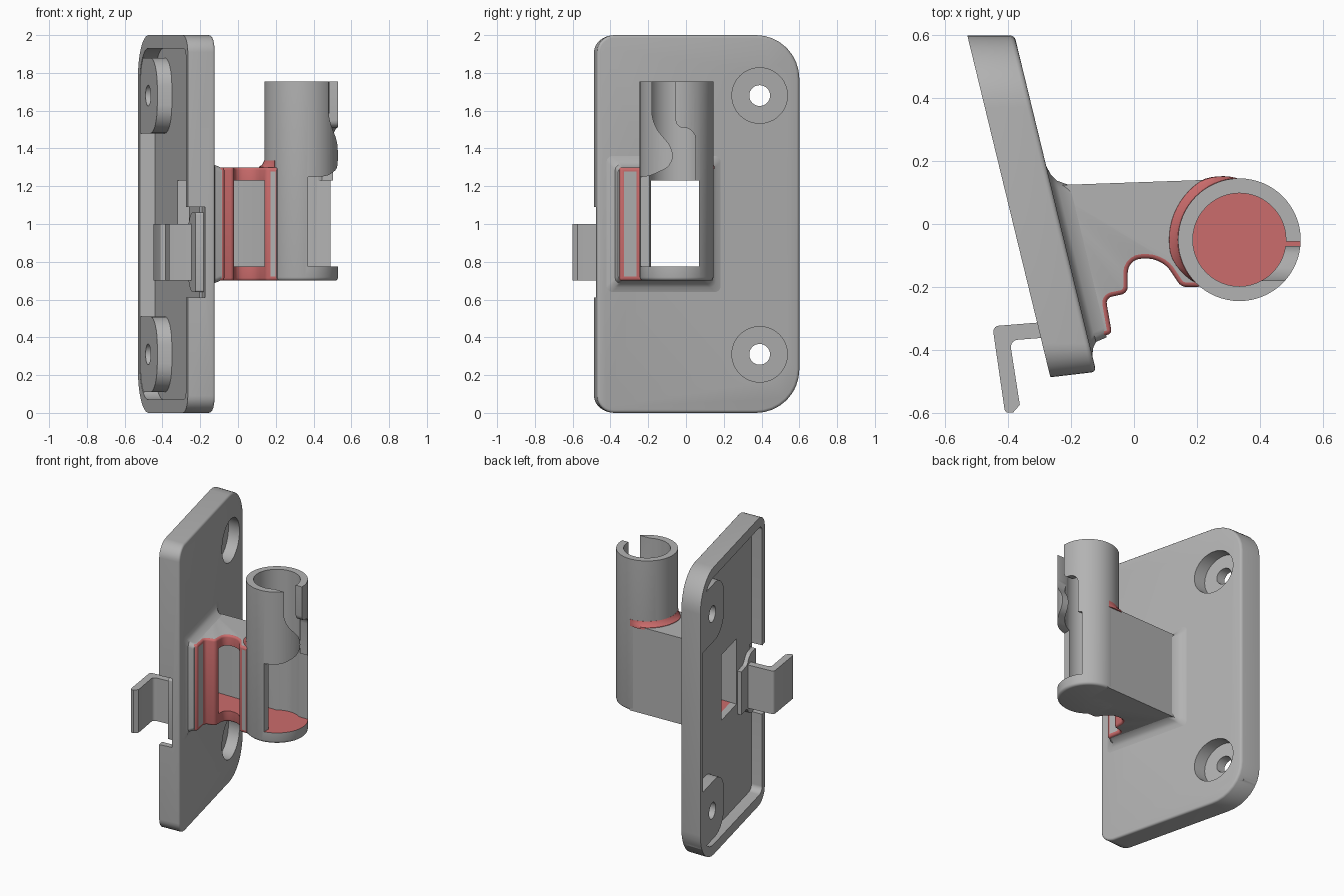
import bpy, bmesh
from math import sin, cos, pi, radians
from mathutils import Vector

if "Cube" in bpy.data.objects:
    bpy.data.objects.remove(bpy.data.objects["Cube"], do_unlink=True)


def material(name, rgb):
    m = bpy.data.materials.new(name)
    m.use_nodes = True
    m.diffuse_color = (*rgb, 1)
    m.node_tree.nodes["Principled BSDF"].inputs["Base Color"].default_value = (*rgb, 1)
    return m


GREY = material("light grey", (0.45, 0.45, 0.45))
RED = material("soft red", (0.6, 0.15, 0.15))
FLOOR = 0.775            # height of the socket floor
AXIS = (0.335, -0.05)    # socket axis in plan


# Placement: maps a flat profile point and an extrusion height to space
def on_plate(y, z, depth):
    y -= max(0, -y - 0.4) * 1.64 * depth
    return Vector((-0.38 + (0.6 - y) * 0.243 - depth, y, z))


def along_x(y, z, x):
    return Vector((x, y, z))


def upward(x, y, z):
    return Vector((x, y, z))


def circle(cx, cy, r, n=48):
    return [(cx + r * cos(2 * pi * i / n), cy + r * sin(2 * pi * i / n)) for i in range(n)]


def rounded(corners, n=5):
    """Polygon from (a, b, radius) corners, each eased by an arc."""
    out = []
    for i, (a, b, r) in enumerate(corners):
        c = Vector((a, b))
        if r == 0:
            out.append((a, b))
            continue
        back = (Vector(corners[i - 1][:2]) - c).normalized()
        ahead = (Vector(corners[(i + 1) % len(corners)][:2]) - c).normalized()
        for k in range(n + 1):
            t = k / n * pi / 2
            out.append(tuple(c + back * r * (1 - sin(t)) + ahead * r * (1 - cos(t))))
    return out


def box_profile(a0, a1, b0, b1, r0=0, r1=0):
    return rounded([(a0, b0, r0), (a1, b0, r1), (a1, b1, r1), (a0, b1, r0)], 8)


def loft(name, rings, bevel=0):
    """Closed solid through matching rings; bevel eases the first cap's edge."""
    bm = bmesh.new()
    loops = [[bm.verts.new(p) for p in ring] for ring in rings]
    n = len(loops[0])
    first = bm.faces.new(loops[0])
    bm.faces.new(loops[-1])
    for a, b in zip(loops, loops[1:]):
        for i in range(n):
            j = (i + 1) % n
            bm.faces.new((a[i], a[j], b[j], b[i]))
    bmesh.ops.recalc_face_normals(bm, faces=bm.faces)
    if bevel:
        bmesh.ops.bevel(bm, geom=list(first.edges), offset=bevel, segments=3,
                        profile=0.5, affect='EDGES')
    mesh = bpy.data.meshes.new(name)
    bm.to_mesh(mesh)
    bm.free()
    obj = bpy.data.objects.new(name, mesh)
    bpy.context.collection.objects.link(obj)
    mesh.materials.append(GREY)
    mesh.materials.append(RED)
    return obj


def prism(name, profile, h0, h1, place, bevel=0):
    return loft(name, [[place(a, b, h) for a, b in profile] for h in (h0, h1)], bevel)


helpers = []


def helper(*args):
    obj = prism(*args)
    obj.hide_render = True
    helpers.append(obj)
    return obj


def combine(obj, cutters, op='DIFFERENCE'):
    for c in cutters:
        m = obj.modifiers.new("cut", 'BOOLEAN')
        m.operation, m.solver, m.object = op, 'EXACT', c
        bpy.context.view_layer.update()
        done = bpy.data.meshes.new_from_object(
            obj.evaluated_get(bpy.context.evaluated_depsgraph_get()))
        obj.modifiers.clear()
        obj.data = done


# Shared cutters: passage through everything, socket bore, zigzag side slot
passage = helper("passage_cutter", box_profile(-0.185, 0.07, FLOOR, 1.23), -0.7, 0.7, along_x)
bore = helper("bore_cutter", circle(*AXIS, 0.148), FLOOR, 1.9, upward)
slot = helper("slot_cutter", rounded([
    (-0.18, 1.8, 0), (-0.18, 1.53, 0.06), (-0.07, 1.4, 0.04), (-0.07, 1.31, 0.05),
    (-0.2, 1.25, 0.03), (-0.3, 1.25, 0), (-0.3, FLOOR, 0), (0.07, FLOOR, 0), (0.07, 1.23, 0),
    (0.05, 1.23, 0), (0.05, 1.51, 0.06), (-0.055, 1.51, 0.04), (-0.055, 1.8, 0)]),
    0.37, 0.7, along_x)

# Mounting plate: hollow back, two screw bosses, notch for the latch
plate = prism("mounting_plate", box_profile(-0.47, 0.6, 0, 2, 0.09, 0.23), 0, 0.15, on_plate, 0.015)
cavity = helper("cavity_cutter", box_profile(-0.435, 0.555, 0.07, 1.93, 0.04, 0.18), 0.07, 0.3, on_plate)
combine(plate, [cavity])
for z in (0.31, 1.68):
    boss = helper("boss_form", box_profile(0.19, 0.575, z - 0.2, z + 0.2, 0.15, 0.02), 0.05, 0.147, on_plate)
    combine(plate, [boss], 'UNION')
    combine(plate, [helper("counterbore_cutter", circle(0.39, z, 0.147), -0.1, 0.085, on_plate),
                    helper("screw_cutter", circle(0.39, z, 0.055, 32), -0.1, 0.3, on_plate)])
notch = helper("notch_cutter", box_profile(-0.6, -0.41, 0.61, 1.09), 0.055, 0.3, on_plate)
combine(plate, [notch, passage])

# Latch hook on the back of the plate
hook = prism("latch_hook", rounded([
    (-0.2, -0.305, 0), (-0.45, -0.325, 0.02), (-0.41, -0.6, 0.01), (-0.385, -0.6, 0),
    (-0.363, -0.575, 0), (-0.395, -0.37, 0.025), (-0.2, -0.355, 0)]), 0.7, 1.0, upward)
latch_pad = prism("latch_pad", rounded([
    (-0.44, 0.64, 0.01), (-0.34, 0.64, 0.04), (-0.3, 0.7, 0.02), (-0.2, 0.7, 0),
    (-0.2, 1.0, 0), (-0.3, 1.0, 0.02), (-0.34, 1.06, 0.04), (-0.44, 1.06, 0.01)]),
    0.04, 0.1, on_plate)

# Fillet skirt where the arm meets the plate
skirt = loft("arm_skirt", [
    [on_plate(y, z, d) for y, z in box_profile(-0.36 - e, 0.123 + e, 0.7 - e, 1.3 + e, 0.03, 0.03)]
    for d, e in ((0.02, 0.06), (0, 0.06), (-0.008, 0.035), (-0.022, 0.015), (-0.06, 0))])
combine(skirt, [passage])

# Hollow arm with a stepped front edge
arm = prism("arm", rounded([
    (-0.29, 0.122, 0), (-0.165, -0.365, 0), (-0.07, -0.35, 0.015), (-0.09, -0.235, 0.02),
    (-0.02, -0.22, 0.02), (-0.02, -0.11, 0.045), (0.09, -0.11, 0.045), (0.15, -0.2, 0.015),
    (0.205, -0.2, 0), (0.335, -0.1, 0), (0.335, 0.144, 0)]), 0.7, 1.3, upward)
bm = bmesh.new()
bm.from_mesh(arm.data)


def stepped(item):
    return all(v.co.y < -0.1 and -0.1 < v.co.x < 0.22 for v in item.verts)


for f in bm.faces:
    if stepped(f):
        f.material_index = 1
rim = [e for e in bm.edges if stepped(e) and abs(e.verts[0].co.z - e.verts[1].co.z) < 0.01]
bmesh.ops.bevel(bm, geom=rim, offset=0.014, segments=3, profile=0.5, affect='EDGES', material=1)
panels = []
for f in bm.faces:
    c = f.calc_center_median()
    if f.material_index == 1 and f.calc_area() > 0.012 and (
            (f.normal.x > 0.9 and c.y < -0.24) or (c.x > 0.15 and f.normal.y < -0.9)):
        panels.append(f)
bmesh.ops.inset_individual(bm, faces=panels, thickness=0.01)
for f in panels:
    f.material_index = 0
bm.to_mesh(arm.data)
bm.free()
combine(arm, [bore, passage])

# Round socket with bore, side window and zigzag slot
socket = prism("socket_tube", circle(*AXIS, 0.195, 64), 0.7, 1.755, upward, 0.018)
combine(socket, [bore, passage, slot])

# Red floors inside the socket and the arm
for obj in (arm, socket, skirt):
    for f in obj.data.polygons:
        if f.normal.z > 0.9 and abs(f.center.z - FLOOR) < 0.005:
            f.material_index = 1

# Red fillet between arm top and socket
rings = []
for i in range(25):
    a = radians(92 + i * 5.5)
    s = min(1, sin(pi * i / 24) * 1.5)
    rings.append([Vector((AXIS[0] + r * cos(a), AXIS[1] + r * sin(a), z)) for r, z in (
        (0.185, 1.29), (0.196 + 0.029 * s, 1.29), (0.196 + 0.027 * s, 1.303),
        (0.196 + 0.01 * s, 1.315), (0.196, 1.335), (0.185, 1.335))])
fillet = loft("socket_fillet", rings)
for f in fillet.data.polygons:
    f.material_index = 1

for h in helpers:
    bpy.data.objects.remove(h, do_unlink=True)
for obj in (plate, hook, latch_pad, skirt, arm, socket, fillet):
    bpy.ops.object.select_all(action='DESELECT')
    obj.select_set(True)
    bpy.context.view_layer.objects.active = obj
    bpy.ops.object.shade_smooth_by_angle(angle=radians(35))
